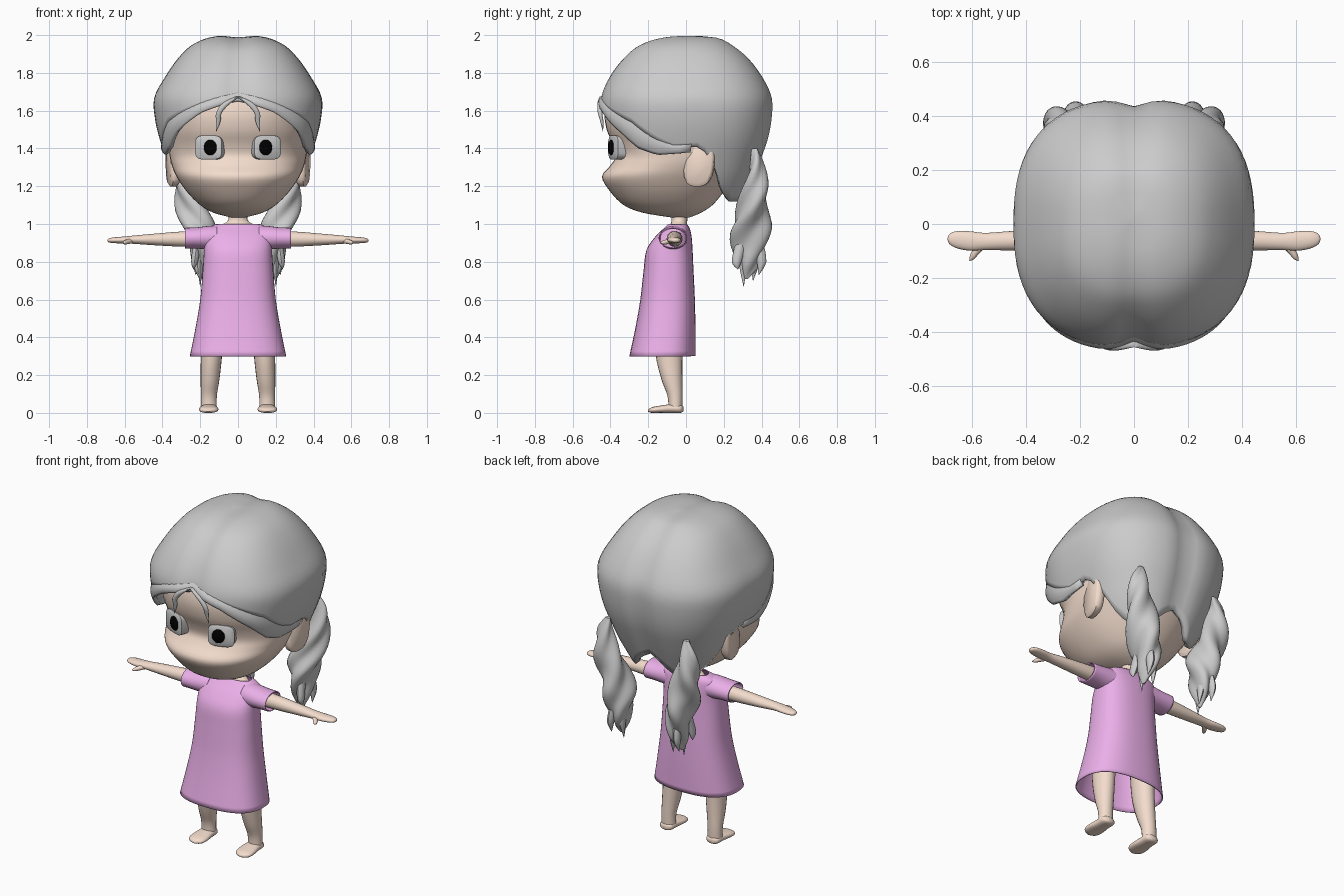
import bpy, bmesh, math
from mathutils import Vector as V

if "Cube" in bpy.data.objects:
    bpy.data.objects.remove(bpy.data.objects["Cube"])

X, Y, Z = V((1, 0, 0)), V((0, 1, 0)), V((0, 0, 1))


def material(name, rgb):
    m = bpy.data.materials.new(name)
    m.diffuse_color = (*rgb, 1)
    m.use_nodes = True
    m.node_tree.nodes["Principled BSDF"].inputs["Base Color"].default_value = m.diffuse_color
    return m


SKIN = material("skin", (0.9, 0.72, 0.61))
PINK = material("pink_cloth", (0.83, 0.43, 0.81))
BLACK = material("black", (0, 0, 0))


def spow(v, p):
    return math.copysign(abs(v) ** p, v)


def oval(c, a, b, va=X, vb=Y, n=32, p=1.0):
    """Superellipse ring; angle 0 points to -vb."""
    out = []
    for i in range(n):
        t = 2 * math.pi * i / n
        out.append(V(c) + va * a * spow(math.sin(t), p) - vb * b * spow(math.cos(t), p))
    return out


def spline(rows, u):
    """Catmull-Rom sample through equally long rows."""
    i = min(int(u), len(rows) - 2)
    t = u - i
    p1, p2 = rows[i], rows[i + 1]
    p0, p3 = rows[max(i - 1, 0)], rows[min(i + 2, len(rows) - 1)]
    return [0.5 * (2 * b + (c - a) * t + (2 * a - 5 * b + 4 * c - d) * t * t
                   + (3 * b - a - 3 * c + d) * t ** 3) for a, b, c, d in zip(p0, p1, p2, p3)]


def smooth_rows(rows, k=4):
    return [spline(rows, i / k) for i in range((len(rows) - 1) * k + 1)]


def loft(name, rings, mat=None, caps=True, wrap=True, mirror=False, thick=0, angle=50):
    bm = bmesh.new()
    vs = [[bm.verts.new(p) for p in r] for r in rings]
    n = len(rings[0])
    for r0, r1 in zip(vs, vs[1:]):
        for i in range(n if wrap else n - 1):
            j = (i + 1) % n
            bm.faces.new((r0[i], r0[j], r1[j], r1[i]))
    if caps:
        bm.faces.new(vs[0])
        bm.faces.new(vs[-1])
    bmesh.ops.remove_doubles(bm, verts=bm.verts, dist=0.0002)
    bmesh.ops.recalc_face_normals(bm, faces=bm.faces)
    me = bpy.data.meshes.new(name)
    bm.to_mesh(me)
    bm.free()
    ob = bpy.data.objects.new(name, me)
    bpy.context.collection.objects.link(ob)
    if mat:
        me.materials.append(mat)
    bpy.ops.object.select_all(action='DESELECT')
    ob.select_set(True)
    bpy.context.view_layer.objects.active = ob
    bpy.ops.object.shade_smooth_by_angle(angle=math.radians(angle))
    if thick:
        ob.modifiers.new("thickness", 'SOLIDIFY').thickness = thick
    if mirror:
        ob.modifiers.new("mirror", 'MIRROR')
    return ob


def body(name, rows, mat, p=1.0, **kw):
    """Rows of (z, half width, front y, back y)."""
    loft(name, [oval((0, (f + b) / 2, z), max(w, 0), (b - f) / 2, n=48, p=p)
                for z, w, f, b in smooth_rows(rows)], mat, **kw)


def tube(name, rows, mat=None, va=X, vb=Y, p=1.0, n=20, **kw):
    """Rows of (x, y, z, radius a, radius b)."""
    loft(name, [oval(r[:3], max(r[3], .001), max(r[4], .001), va, vb, n, p)
                for r in smooth_rows(rows)], mat, **kw)


# Head and neck
body("head", [(1.035, .04, -.08, .02), (1.06, .13, -.23, .08), (1.10, .20, -.33, .14),
              (1.17, .27, -.40, .20), (1.25, .325, -.445, .26), (1.31, .35, -.40, .30),
              (1.36, .362, -.372, .33), (1.42, .37, -.385, .36), (1.50, .38, -.42, .38),
              (1.60, .38, -.43, .38), (1.72, .36, -.39, .36), (1.82, .27, -.28, .27),
              (1.87, .10, -.1, .1)], SKIN, p=.9)
tube("neck", [(0, -.04, .92, .1, .05), (0, -.04, .985, .095, .045),
              (0, -.035, 1.02, .052, .042), (0, -.035, 1.08, .052, .045)], SKIN)

# Ears, flaring backwards
va, nrm = V((.2, .98, 0)), V((.98, -.2, 0))
loft("ear", [oval(V((.35, .07, 1.32)) + nrm * o, .08 * s, .122 * s, va, Z + va * .1, 28, .75)
             for o, s in ((-.035, .85), (-.02, 1), (.008, 1), (.02, .85))], SKIN, mirror=True)

# Eyes
ang = math.radians(20)
va, nrm = V((math.cos(ang), math.sin(ang), 0)), V((math.sin(ang), -math.cos(ang), 0))
for name, c, a, b, p, mat in (("eye", (.157, -.385, 1.405), .075, .064, .5, None),
                              ("pupil", (.147, -.397, 1.405), .036, .041, 1, BLACK)):
    loft(name, [oval(V(c) + nrm * o, a * s, b * s, va, Z, 32, p)
                for o, s in ((-.05, 1), (0, 1), (.006, .85))], mat, mirror=True)

# Hair surface shared by the cap and the fringe
HAIR = [(2.003, 0, .02, .02), (1.99, .14, -.13, .17), (1.95, .24, -.25, .25), (1.88, .315, -.335, .335),
        (1.78, .385, -.41, .41), (1.67, .443, -.455, .46), (1.56, .44, -.455, .46),
        (1.45, .415, -.44, .44), (1.35, .38, -.42, .405), (1.24, .34, -.40, .36), (1.12, .27, -.38, .31)]
UPPER = [(0, 1.68), (20, 1.63), (40, 1.58), (55, 1.54), (72, 1.45), (85, 1.40), (97, 1.41),
         (110, 1.29), (122, 1.17), (140, 1.10), (152, 1.10), (167, 1.17), (180, 1.24)]
LOWER = [(0, 1.65), (20, 1.59), (45, 1.48), (60, 1.40), (75, 1.365), (90, 1.375), (100, 1.40)]


def edge(table, a):
    a = abs(a)
    for (a0, z0), (a1, z1) in zip(table, table[1:]):
        if a <= a1:
            return z0 + (z1 - z0) * (a - a0) / (a1 - a0)
    return table[-1][1]


def find_u(z):
    lo, hi = 0, len(HAIR) - 1
    for _ in range(24):
        mid = (lo + hi) / 2
        lo, hi = (mid, hi) if spline(HAIR, mid)[0] > z else (lo, mid)
    return lo


def hair_point(deg, u, s=1.0):
    z, w, f, b = spline(HAIR, u)
    t = math.radians(deg)
    x = s * w * spow(math.sin(t), .8)
    dent = math.exp(-(x / .06) ** 2)
    low = min(1, max(0, (z - 1.7) / .25))
    depth = .06 * min(1, u / 4)
    y = (f + b) / 2 - s * (b - f) / 2 * spow(math.cos(t), .8) * (1 - depth * dent)
    return V((x, y, z - .014 * dent * low))


# Hair cap
degs = [i * 5 - 180 for i in range(72)]
ends = [find_u(edge(UPPER, d)) for d in degs]
loft("hair_cap", [[hair_point(d, e * k / 28) for d, e in zip(degs, ends)] for k in range(29)],
     caps=False, thick=.03)

# Swept fringe under the cap edge
degs = [i * 4 - 92 for i in range(47)]
rings = []
for k in range(9):
    t = k / 8
    ring = []
    for d in degs:
        top, low = edge(UPPER, d) + .03, edge(LOWER, d)
        ring.append(hair_point(d, find_u(top + (low - top) * t), .975 + .05 * math.sin(t * 2.2)))
    rings.append(ring)
loft("hair_fringe", rings, caps=False, wrap=False, thick=.025)

# Loose forehead strands
for s, name in ((-1, "left_strand"), (1, "right_strand")):
    tube(name, [(s * .0, -.445, 1.675, .012, .012), (s * .06, -.455, 1.64, .022, .014),
                (s * .1, -.455, 1.59, .016, .012), (s * .105, -.445, 1.54, .012, .008),
                (s * .115, -.44, 1.49, .001, .001)], n=10)

# Twisted pigtails
rows = smooth_rows([(1.40, .26, .365, .015, .015), (1.32, .275, .375, .045, .035), (1.2, .265, .37, .07, .062),
                    (1.08, .235, .35, .085, .08), (.97, .205, .34, .08, .1), (.87, .195, .34, .055, .085),
                    (.78, .195, .335, .038, .05), (.71, .2, .32, .006, .008)], 6)
rings = []
for z, x, y, a, b in rows:
    ring = []
    for i in range(40):
        t = 2 * math.pi * i / 40
        k = 1 + .17 * math.cos(3 * (t + (1.4 - z) * 8))
        ring.append(V((x + a * k * math.sin(t), y - b * k * math.cos(t), z)))
    rings.append(ring)
loft("pigtail", rings, mirror=True, angle=35)
for i, (dx, dy, zt) in enumerate(((.0, -.03, .67), (.02, .05, .73), (-.03, .02, .70), (.03, -.06, .76))):
    tube(f"pigtail_tip_{i + 1}", [(.2 + dx * .6, .34 + dy * .8, .9, .02, .03),
                                  (.2 + dx, .34 + dy * 1.2, .8, .018, .025),
                                  (.2 + dx * 1.2, .335 + dy, zt, .001, .001)], n=8, mirror=True)

# Dress with sleeves
body("dress", [(.30, .255, -.30, .05), (.45, .225, -.268, .05), (.60, .2, -.242, .047),
               (.75, .187, -.225, .04), (.86, .18, -.21, .035), (.93, .178, -.165, .03),
               (.975, .165, -.12, .02), (1.0, .115, -.095, .005)], PINK, p=.8, caps=False, thick=.006)
tube("sleeve", [(.11, -.065, .925, .075, .066), (.16, -.068, .927, .075, .062),
                (.22, -.07, .926, .075, .056), (.28, -.07, .925, .074, .055)],
     PINK, Y, Z, n=28, caps=False, mirror=True, thick=.006)

# Arms and thumbs
tube("arm", [(.18, -.06, .922, .042, .042), (.30, -.06, .92, .04, .04), (.45, -.062, .918, .036, .03),
             (.55, -.065, .917, .032, .022), (.61, -.063, .915, .036, .018), (.66, -.058, .914, .031, .015),
             (.685, -.056, .913, .018, .01), (.692, -.056, .913, .002, .002)], SKIN, Y, Z, mirror=True)
tube("thumb", [(.56, -.075, .912, .014, .014), (.585, -.1, .906, .014, .013),
               (.6, -.122, .902, .011, .01), (.61, -.136, .9, .002, .002)],
     SKIN, V((.7, .7, 0)), Z, n=12, mirror=True)

# Legs and feet
tube("leg", [(.135, -.09, .55, .065, .08), (.14, -.09, .32, .057, .072), (.148, -.075, .18, .05, .056),
             (.154, -.058, .09, .042, .04), (.154, -.056, .02, .042, .037)], SKIN, mirror=True)
tube("foot", [(.154, -.014, .02, .015, .012), (.154, -.03, .022, .04, .022), (.154, -.08, .023, .045, .023),
              (.155, -.14, .019, .052, .019), (.156, -.18, .015, .044, .015), (.156, -.2, .012, .012, .006)],
     SKIN, X, Z, p=.85, mirror=True)
